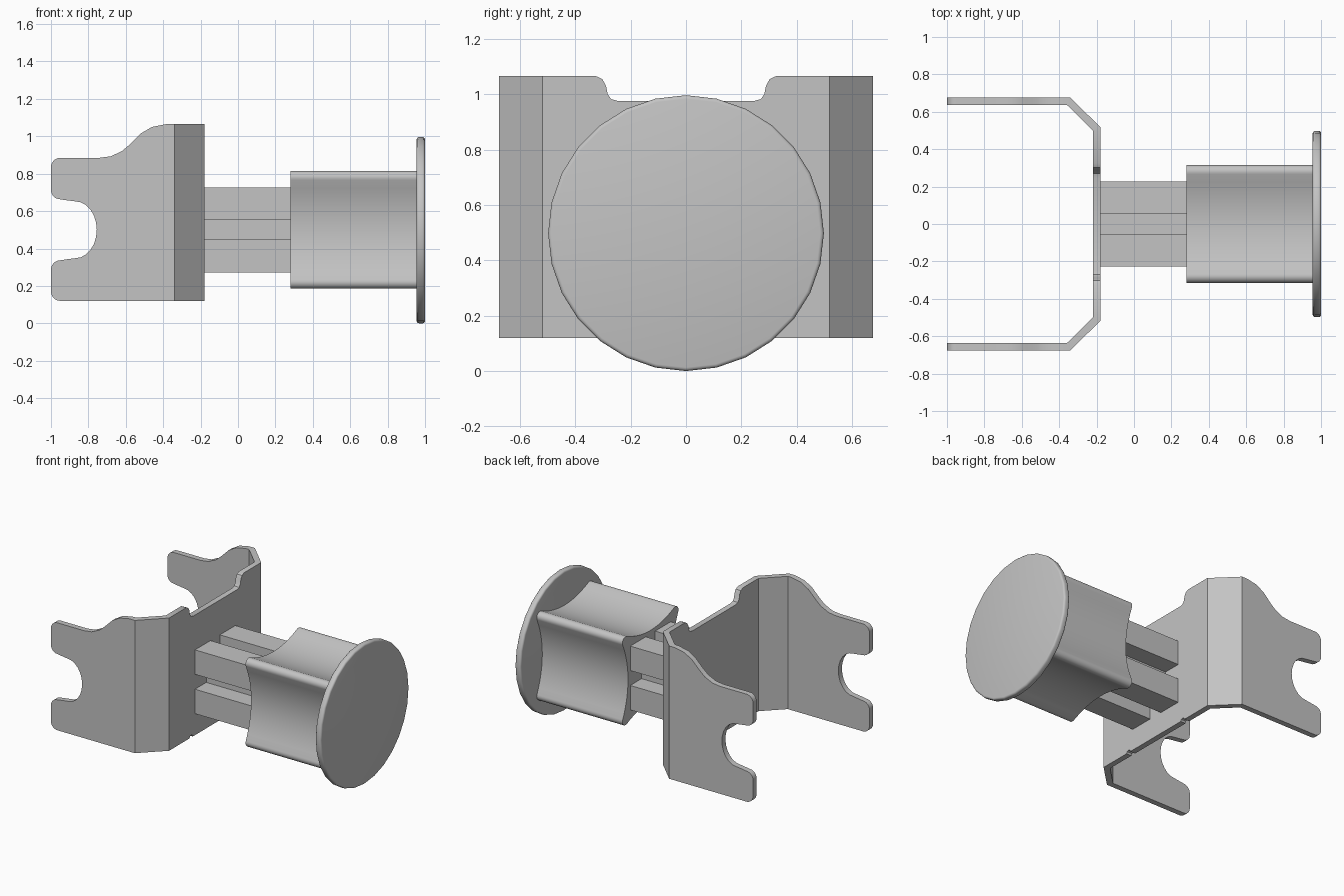
import bpy, bmesh
from math import cos, sin, pi, radians, atan
from mathutils import Vector

cube = bpy.data.objects.get("Cube")
if cube:
    bpy.data.objects.remove(cube, do_unlink=True)

grey = bpy.data.materials.new("light grey metal")
grey.use_nodes = True
COLOUR = (0.55, 0.55, 0.55, 1)
grey.diffuse_color = COLOUR
grey.node_tree.nodes["Principled BSDF"].inputs["Base Color"].default_value = COLOUR
MID = 0.498  # height of the main axis


def extrude(name, profile, place, start, end, bevel=0):
    """Extrude a closed 2D profile from start to end; place maps (a, b, t) to xyz."""
    bm = bmesh.new()
    low = [bm.verts.new(place(a, b, start)) for a, b in profile]
    high = [bm.verts.new(place(a, b, end)) for a, b in profile]
    bm.faces.new(low)
    bm.faces.new(high)
    n = len(profile)
    for i in range(n):
        j = (i + 1) % n
        bm.faces.new((low[i], low[j], high[j], high[i]))
    bmesh.ops.recalc_face_normals(bm, faces=bm.faces)
    if bevel:
        rim = [e for e in bm.edges if (e.verts[0] in low) == (e.verts[1] in low)]
        bmesh.ops.bevel(bm, geom=rim, offset=bevel, segments=3, profile=0.5, affect='EDGES')
    mesh = bpy.data.meshes.new(name)
    bm.to_mesh(mesh)
    bm.free()
    mesh.materials.append(grey)
    obj = bpy.data.objects.new(name, mesh)
    bpy.context.collection.objects.link(obj)
    bpy.ops.object.select_all(action='DESELECT')
    obj.select_set(True)
    bpy.context.view_layer.objects.active = obj
    bpy.ops.object.shade_smooth_by_angle(angle=radians(32))
    return obj


def along_x(a, b, t):
    return Vector((t, a, b))


def along_y(a, b, t):
    return Vector((a, t, b))


def along_z(a, b, t):
    return Vector((a, b, t))


def arc(cx, cz, r, a0, a1, steps=6):
    angles = [radians(a0 + (a1 - a0) * i / steps) for i in range(steps + 1)]
    return [(cx + r * cos(a), cz + r * sin(a)) for a in angles]


LOW, TOP = 0.12, 1.065

# Forked side plates: lower prong, open slot, upper prong, curved shoulder
slot = [(-0.87 + 0.115 * cos(a), 0.5 + 0.152 * sin(a))
        for a in [radians(-90 + 15 * i) for i in range(13)]]
fork = [(-0.34, TOP), (-0.34, LOW)]
fork += arc(-0.95, LOW + 0.05, 0.05, 270, 180)
fork += arc(-0.95, 0.287, 0.05, 180, 90)
fork += [(-0.91, 0.343)] + slot + [(-0.91, 0.657)]
fork += arc(-0.95, 0.713, 0.05, 270, 180)
fork += arc(-0.95, 0.835, 0.05, 180, 90)
fork += [(-0.74, 0.885), (-0.68, 0.893), (-0.62, 0.921), (-0.58, 0.955),
         (-0.52, 1.015), (-0.46, 1.05), (-0.385, TOP)]

# Angled corner between side plate and back plate, seen from above
corner = [(-0.34, 0.675), (-0.18, 0.518), (-0.22, 0.5), (-0.357, 0.635)]

for side, label in ((1, "left"), (-1, "right")):
    extrude(label + "_fork_plate", fork, along_y, side * 0.635, side * 0.675)
    extrude(label + "_bent_corner", [(x, side * y) for x, y in corner], along_z, LOW, TOP)

# Back plate with a rounded dip in its top edge and small relief nicks below
half = arc(0.27, LOW, 0.018, 180, 0, 4)
half += [(0.518, LOW), (0.518, TOP), (0.325, TOP), (0.302, 1.054), (0.289, 1.03),
         (0.283, 1.0), (0.27, 0.982), (0.245, 0.975)]
extrude("back_plate", half + [(-y, z) for y, z in reversed(half)], along_x, -0.22, -0.18)


def square(cy, cz, r):
    return [(cy - r, cz - r), (cy + r, cz - r), (cy + r, cz + r), (cy - r, cz + r)]


# Four square bars around a recessed core
for sy, ylabel in ((1, "back"), (-1, "front")):
    for sz, zlabel in ((1, "upper"), (-1, "lower")):
        extrude(zlabel + "_" + ylabel + "_bar",
                square(sy * 0.14, 0.5 + sz * 0.14, 0.087), along_x, -0.19, 0.29)
extrude("bar_core", square(0, 0.5, 0.1), along_x, -0.19, 0.29)

# Sleeve with concave sides and rounded corners
SAG, C, R = 0.06, 0.28, 0.035
tilt = atan(4 * SAG / (2 * C))
cx, cz = C + R * cos(tilt), C - R * sin(tilt)
quarter = arc(C, C, R, -tilt * 180 / pi, 90 + tilt * 180 / pi, 8)
for i in range(1, 12):
    u = 1 - 2 * i / 12
    quarter.append((cz * u, cx - SAG * (1 - u * u)))
sleeve = []
for k in range(4):
    c, s = round(cos(k * pi / 2)), round(sin(k * pi / 2))
    sleeve += [(a * c - b * s, 0.5 + a * s + b * c) for a, b in quarter]
extrude("sleeve", sleeve, along_x, 0.28, 0.96)

# End disc with a softened rim
disc = [(0.498 * sin(2 * pi * i / 28), MID + 0.498 * cos(2 * pi * i / 28)) for i in range(28)]
extrude("end_disc", disc, along_x, 0.955, 1.0, bevel=0.013)
